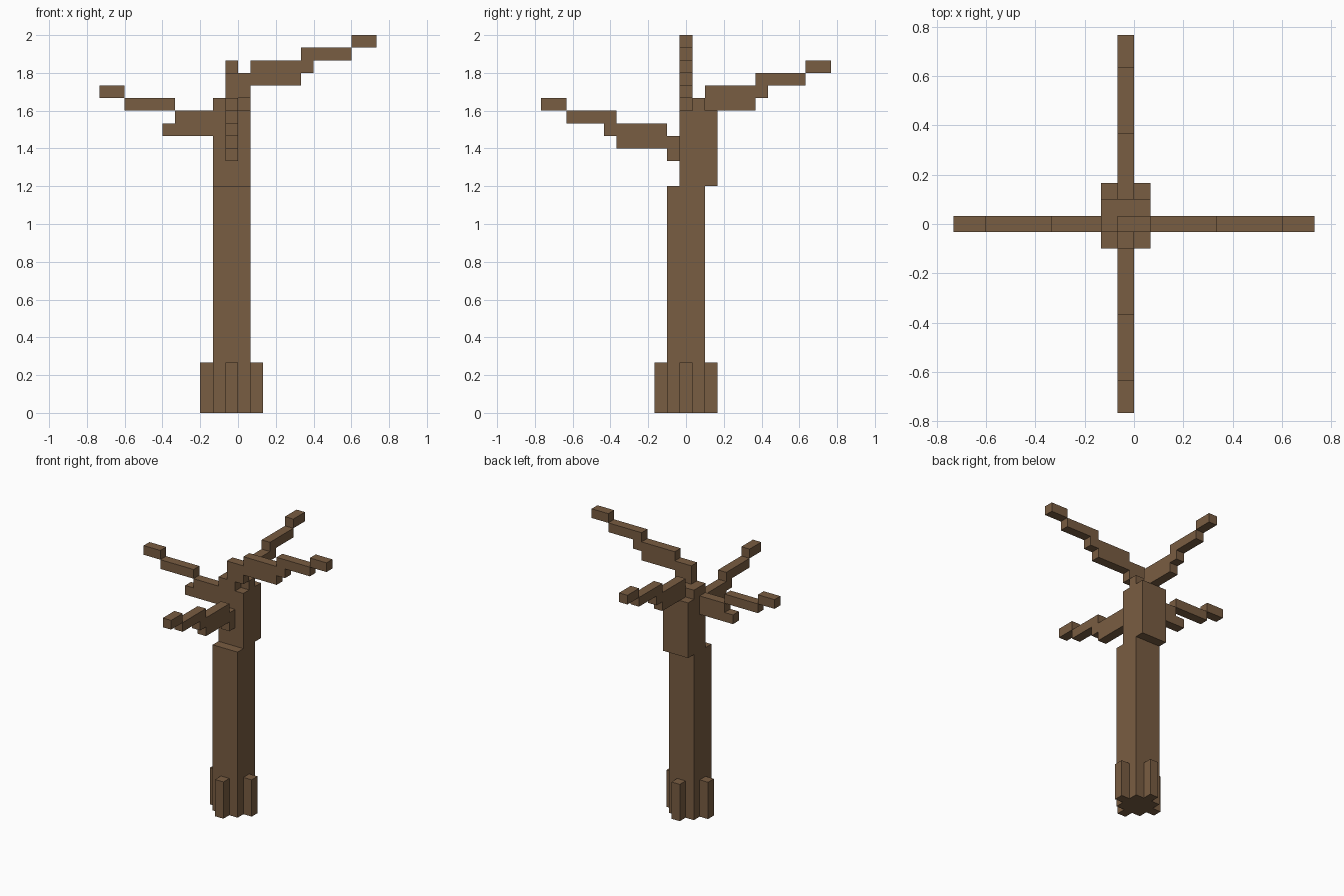
import bpy, bmesh
from mathutils import Matrix, Vector

cube = bpy.data.objects.get("Cube")
if cube:
    bpy.data.objects.remove(cube)

U = 1 / 15  # size of one block

bark = bpy.data.materials.new("brown_bark")
bark.use_nodes = True
colour = (0.191, 0.109, 0.054, 1)
bark.diffuse_color = colour
bsdf = bark.node_tree.nodes["Principled BSDF"]
bsdf.inputs["Base Color"].default_value = colour
bsdf.inputs["Roughness"].default_value = 0.9


def make_part(name, boxes):
    """One flat-shaded object from boxes given as low and high corners in block units."""
    bm = bmesh.new()
    for lo, hi in boxes:
        lo, hi = Vector(lo), Vector(hi)
        a = Vector(map(min, lo, hi)) * U
        b = Vector(map(max, lo, hi)) * U
        mat = Matrix.Translation((a + b) / 2) @ Matrix.Diagonal((*(b - a), 1))
        bmesh.ops.create_cube(bm, size=1, matrix=mat)
    mesh = bpy.data.meshes.new(name)
    bm.to_mesh(mesh)
    bm.free()
    mesh.materials.append(bark)
    obj = bpy.data.objects.new(name, mesh)
    bpy.context.collection.objects.link(obj)
    return obj


def make_branch(name, axis, sign, rows):
    """Stepped branch: rows of (start, end, bottom, top) running outward along an axis."""
    boxes = []
    for start, end, bottom, top in rows:
        if axis == "x":
            boxes.append(((sign * start, -0.5, bottom), (sign * end, 0.5, top)))
        else:
            boxes.append(((-1, sign * start, bottom), (0, sign * end, top)))
    return make_part(name, boxes)


def arm(s, z):
    """Usual stepped arm starting at distance s and height z."""
    return [(s, s + 4, z, z + 1), (s, s + 5, z + 1, z + 2),
            (s + 4, s + 8, z + 2, z + 3), (s + 8, s + 10, z + 3, z + 4)]


# Trunk: tall lower part and a crown shifted to the back
make_part("lower_trunk", [((-2, -1.5, 0), (1, 1.5, 18))])
make_part("upper_trunk", [
    ((-2, -0.5, 18), (1, 2.5, 24)),
    ((-2, 0.5, 24), (1, 1.5, 25)),
    ((-2, -0.5, 24), (-1, 0.5, 25)),
])

# Roots: one post on each side of the trunk
make_part("front_root", [((-1, -2.5, 0), (0, -1.5, 4))])
make_part("back_root", [((-1, 1.5, 0), (0, 2.5, 4))])
make_part("left_root", [((1, -0.5, 0), (2, 0.5, 4))])
make_part("right_root", [((-3, -0.5, 0), (-2, 0.5, 4))])

# Branches, each with the stub that joins it to the trunk
make_branch("left_branch", "x", 1, [(-1, 0, 24, 27), (0, 1, 25, 27)] + arm(1, 26))
make_branch("right_branch", "x", -1,
            [(2, 6, 22, 23), (2, 5, 23, 24), (5, 9, 24, 25), (9, 11, 25, 26)])
make_branch("back_branch", "y", 1, arm(1.5, 24))
make_branch("front_branch", "y", -1, [(0.5, 1.5, 20, 22)] + arm(1.5, 21))
